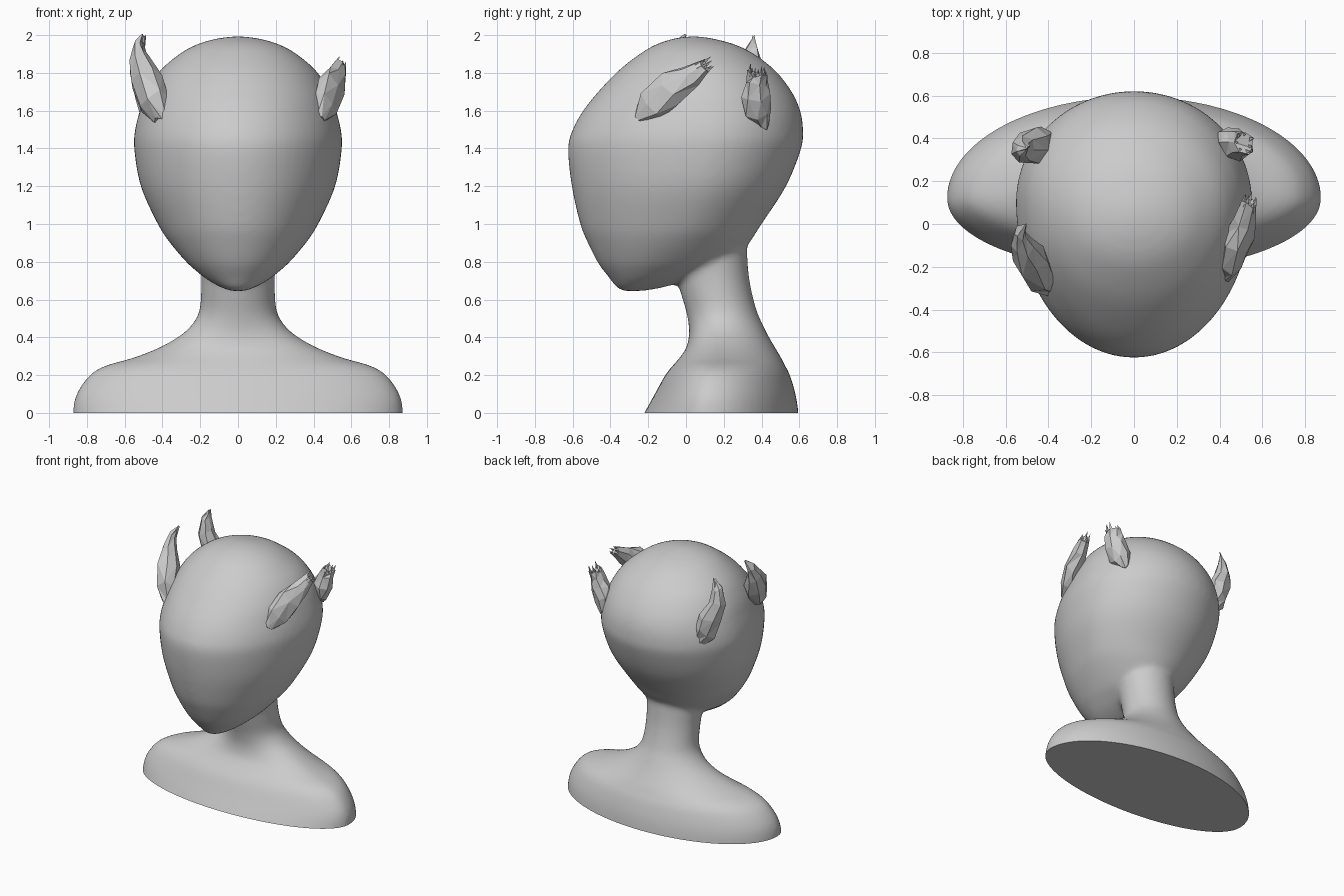
import bpy, bmesh, math, random
from mathutils import Vector

if "Cube" in bpy.data.objects:
    bpy.data.objects.remove(bpy.data.objects["Cube"])

random.seed(4)


def link(bm, name):
    bmesh.ops.recalc_face_normals(bm, faces=bm.faces)
    me = bpy.data.meshes.new(name)
    bm.to_mesh(me)
    bm.free()
    ob = bpy.data.objects.new(name, me)
    bpy.context.collection.objects.link(ob)
    return ob


def skin(bm, rings):
    for a, b in zip(rings, rings[1:]):
        for i in range(len(a)):
            j = (i + 1) % len(a)
            bm.faces.new((a[i], a[j], b[j], b[i]))
    bm.faces.new(rings[0])
    bm.faces.new(rings[-1])


def refine(rows, n=4):
    """Catmull-Rom resampling of section rows."""
    out = []
    for i in range(len(rows) - 1):
        p = [rows[max(i - 1, 0)], rows[i], rows[i + 1], rows[min(i + 2, len(rows) - 1)]]
        for k in range(n):
            t = k / n
            out.append([0.5 * (2 * b + (c - a) * t + (2 * a - 5 * b + 4 * c - d) * t * t
                        + (3 * b - a - 3 * c + d) * t ** 3) for a, b, c, d in zip(*p)])
    return out + [rows[-1]]


def egg_loft(bm, rows, seg=64):
    """Rows: z, half width, front y, y of widest point, back y."""
    rings = []
    for z, w, f, m, b in refine(rows):
        ring = []
        for i in range(seg):
            a = 2 * math.pi * i / seg
            s = math.sin(a)
            ring.append(bm.verts.new((w * math.cos(a), m + s * ((b - m) if s > 0 else (m - f)), z)))
        rings.append(ring)
    skin(bm, rings)


# Head, neck and shoulders, merged into one smooth surface
bm = bmesh.new()
egg_loft(bm, [
    (0.645, 0.03, -0.33, -0.29, -0.24), (0.66, 0.08, -0.365, -0.27, -0.14),
    (0.70, 0.155, -0.395, -0.22, 0.0), (0.75, 0.22, -0.435, -0.18, 0.15),
    (0.80, 0.275, -0.47, -0.14, 0.25), (0.90, 0.36, -0.52, -0.07, 0.335),
    (1.0, 0.425, -0.56, -0.01, 0.40), (1.2, 0.515, -0.605, 0.06, 0.53),
    (1.4, 0.55, -0.625, 0.10, 0.61), (1.5, 0.545, -0.60, 0.11, 0.62),
    (1.6, 0.52, -0.545, 0.11, 0.605), (1.7, 0.485, -0.465, 0.10, 0.56),
    (1.81, 0.415, -0.36, 0.09, 0.475), (1.9, 0.31, -0.245, 0.06, 0.36),
    (1.95, 0.22, -0.16, 0.05, 0.26), (1.98, 0.12, -0.07, 0.04, 0.15),
    (1.993, 0.03, 0.01, 0.04, 0.07)])
egg_loft(bm, [
    (-0.1, 0.87, -0.27, 0.12, 0.60), (0.0, 0.875, -0.22, 0.12, 0.595),
    (0.1, 0.855, -0.165, 0.12, 0.58), (0.2, 0.785, -0.11, 0.13, 0.55),
    (0.25, 0.70, -0.07, 0.14, 0.525), (0.29, 0.56, -0.035, 0.16, 0.505),
    (0.34, 0.43, 0.0, 0.18, 0.475), (0.40, 0.32, 0.015, 0.20, 0.44),
    (0.46, 0.25, 0.015, 0.20, 0.41), (0.54, 0.205, 0.0, 0.19, 0.375),
    (0.68, 0.195, -0.04, 0.16, 0.34), (0.82, 0.20, -0.06, 0.14, 0.325),
    (1.0, 0.20, -0.06, 0.14, 0.32)])
src = link(bm, "bust")
rm = src.modifiers.new("merge", 'REMESH')
rm.mode = 'VOXEL'
rm.voxel_size = 0.018
sm = src.modifiers.new("soften", 'SMOOTH')
sm.factor = 0.5
sm.iterations = 10
dg = bpy.context.evaluated_depsgraph_get()
bm = bmesh.new()
bm.from_mesh(src.evaluated_get(dg).to_mesh())
bpy.data.objects.remove(src)
# Flat cut at the base
cut = bmesh.ops.bisect_plane(bm, geom=bm.verts[:] + bm.edges[:] + bm.faces[:],
                             plane_co=(0, 0, 0), plane_no=(0, 0, 1), clear_inner=True)
bmesh.ops.holes_fill(bm, edges=[e for e in bm.edges if e.is_boundary], sides=0)
bust = link(bm, "bust")
bpy.context.view_layer.objects.active = bust
bust.select_set(True)
bpy.ops.object.shade_smooth_by_angle(angle=math.radians(50))


# Faceted horns: rows are x, y, z, half width, half thickness
def horn(name, rows, broken=False):
    bm = bmesh.new()
    pts = [Vector(r[:3]) for r in rows]
    rings, n = [], 7
    for k, r in enumerate(rows):
        p = pts[k]
        tan = (pts[min(k + 1, len(pts) - 1)] - pts[max(k - 1, 0)]).normalized()
        out = Vector((p.x, p.y * 0.8, 0.15))
        out = (out - tan * out.dot(tan)).normalized()
        side = tan.cross(out)
        twist = random.uniform(-0.25, 0.25)
        ring = []
        for i in range(n):
            a = 2 * math.pi * i / n + twist
            j = random.uniform(0.85, 1.12)
            v = p + side * math.cos(a) * r[3] * j + out * math.sin(a) * r[4] * j
            ring.append(bm.verts.new(v + tan * random.uniform(-0.018, 0.018)))
        rings.append(ring)
    skin(bm, rings)
    # Splintered end: small spikes around the last ring
    if broken:
        ends = [v.co.copy() for v in rings[-1]]
        for c in ends:
            c = c.lerp(pts[-1], 0.25)
            base = [bm.verts.new(c - tan * 0.03 + 0.016 * (side * math.cos(a) + out * math.sin(a)))
                    for a in (0, 2.1, 4.2)]
            tip = bm.verts.new(c + tan * random.uniform(0.015, 0.05))
            bm.faces.new(base)
            for i in range(3):
                bm.faces.new((base[i], base[(i + 1) % 3], tip))
    bmesh.ops.triangulate(bm, faces=bm.faces[:])
    return link(bm, name)


horn("front_horn_left", [
    (-0.405, -0.30, 1.55, 0.04, 0.035), (-0.445, -0.24, 1.64, 0.095, 0.075),
    (-0.485, -0.16, 1.76, 0.105, 0.085), (-0.525, -0.09, 1.87, 0.07, 0.055),
    (-0.53, -0.04, 1.94, 0.04, 0.03), (-0.51, -0.01, 1.99, 0.006, 0.006)])
horn("back_horn_left", [
    (-0.395, 0.40, 1.50, 0.04, 0.04), (-0.435, 0.385, 1.58, 0.085, 0.075),
    (-0.47, 0.365, 1.70, 0.09, 0.08), (-0.515, 0.35, 1.82, 0.06, 0.055),
    (-0.52, 0.35, 1.92, 0.035, 0.028), (-0.495, 0.355, 1.99, 0.006, 0.006)])
horn("front_horn_right", [
    (0.425, -0.255, 1.545, 0.035, 0.03), (0.45, -0.18, 1.63, 0.09, 0.065),
    (0.49, -0.08, 1.71, 0.10, 0.07), (0.52, 0.02, 1.78, 0.07, 0.055),
    (0.54, 0.10, 1.835, 0.035, 0.04)], broken=True)
horn("back_horn_right", [
    (0.42, 0.41, 1.515, 0.035, 0.03), (0.445, 0.39, 1.59, 0.08, 0.06),
    (0.475, 0.37, 1.68, 0.08, 0.065), (0.50, 0.375, 1.75, 0.06, 0.055),
    (0.515, 0.38, 1.80, 0.055, 0.045)], broken=True)
